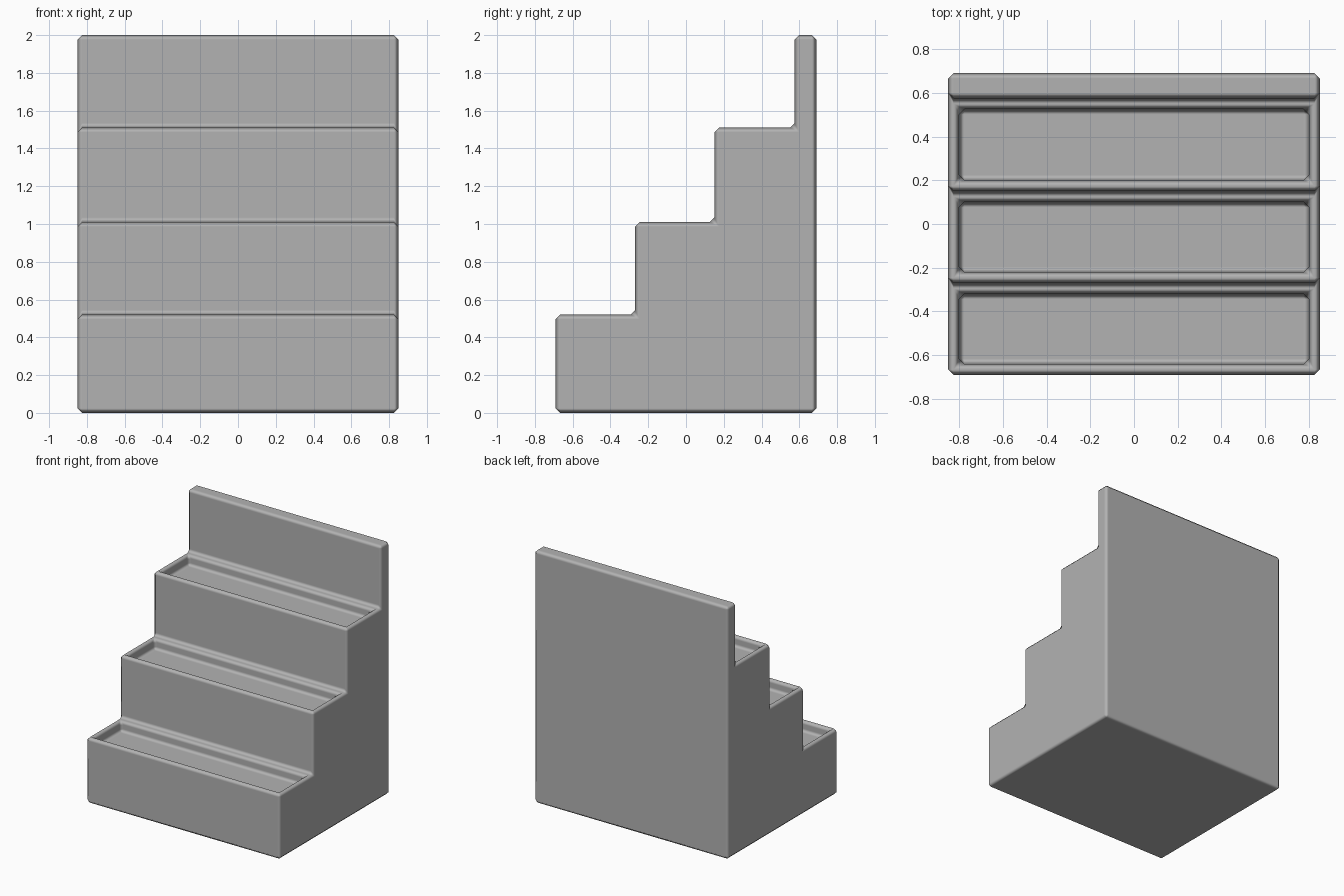
import bpy
import bmesh

HALF_WIDTH = 0.85
FRONT, BACK = -0.69, 0.69
STEP_Y = [FRONT, -0.27, 0.15, 0.575]
STEP_Z = [0.52, 1.01, 1.51, 2.0]
RIM, TRAY_DEPTH, BEVEL = 0.05, 0.08, 0.024

cube = bpy.data.objects.get("Cube")
if cube:
    bpy.data.objects.remove(cube, do_unlink=True)

grey = bpy.data.materials.new("plain grey")
grey.use_nodes = True
color = (0.45, 0.45, 0.45, 1)
grey.diffuse_color = color
grey.node_tree.nodes["Principled BSDF"].inputs["Base Color"].default_value = color

# Stepped side profile, swept across the width
profile = [(BACK, 0), (FRONT, 0)]
for i, (y, z) in enumerate(zip(STEP_Y, STEP_Z)):
    next_y = STEP_Y[i + 1] if i + 1 < len(STEP_Y) else BACK
    profile += [(y, z), (next_y, z)]

bm = bmesh.new()
side = bm.faces.new([bm.verts.new((-HALF_WIDTH, y, z)) for y, z in profile])
swept = bmesh.ops.extrude_face_region(bm, geom=[side], use_keep_orig=True)
verts = [g for g in swept["geom"] if isinstance(g, bmesh.types.BMVert)]
bmesh.ops.translate(bm, verts=verts, vec=(2 * HALF_WIDTH, 0, 0))
bmesh.ops.recalc_face_normals(bm, faces=bm.faces)

# Sunken tray in each tread, leaving a thin rim
treads = [f for f in bm.faces
          if f.normal.z > 0.9 and f.calc_center_median().z < STEP_Z[-1] - 0.1]
bmesh.ops.inset_individual(bm, faces=treads, thickness=RIM, use_even_offset=True)
for tread in treads:
    floor = bmesh.ops.extrude_discrete_faces(bm, faces=[tread])["faces"][0]
    bmesh.ops.translate(bm, verts=floor.verts, vec=(0, 0, -TRAY_DEPTH))
bmesh.ops.recalc_face_normals(bm, faces=bm.faces)

mesh = bpy.data.meshes.new("stepped_stand")
bm.to_mesh(mesh)
bm.free()
mesh.materials.append(grey)
stand = bpy.data.objects.new("stepped_stand", mesh)
bpy.context.collection.objects.link(stand)

# Softened edges all round
for poly in mesh.polygons:
    poly.use_smooth = True
bevel = stand.modifiers.new("soft edges", "BEVEL")
bevel.width = BEVEL
bevel.segments = 1
bevel.limit_method = "ANGLE"
bevel.harden_normals = True
